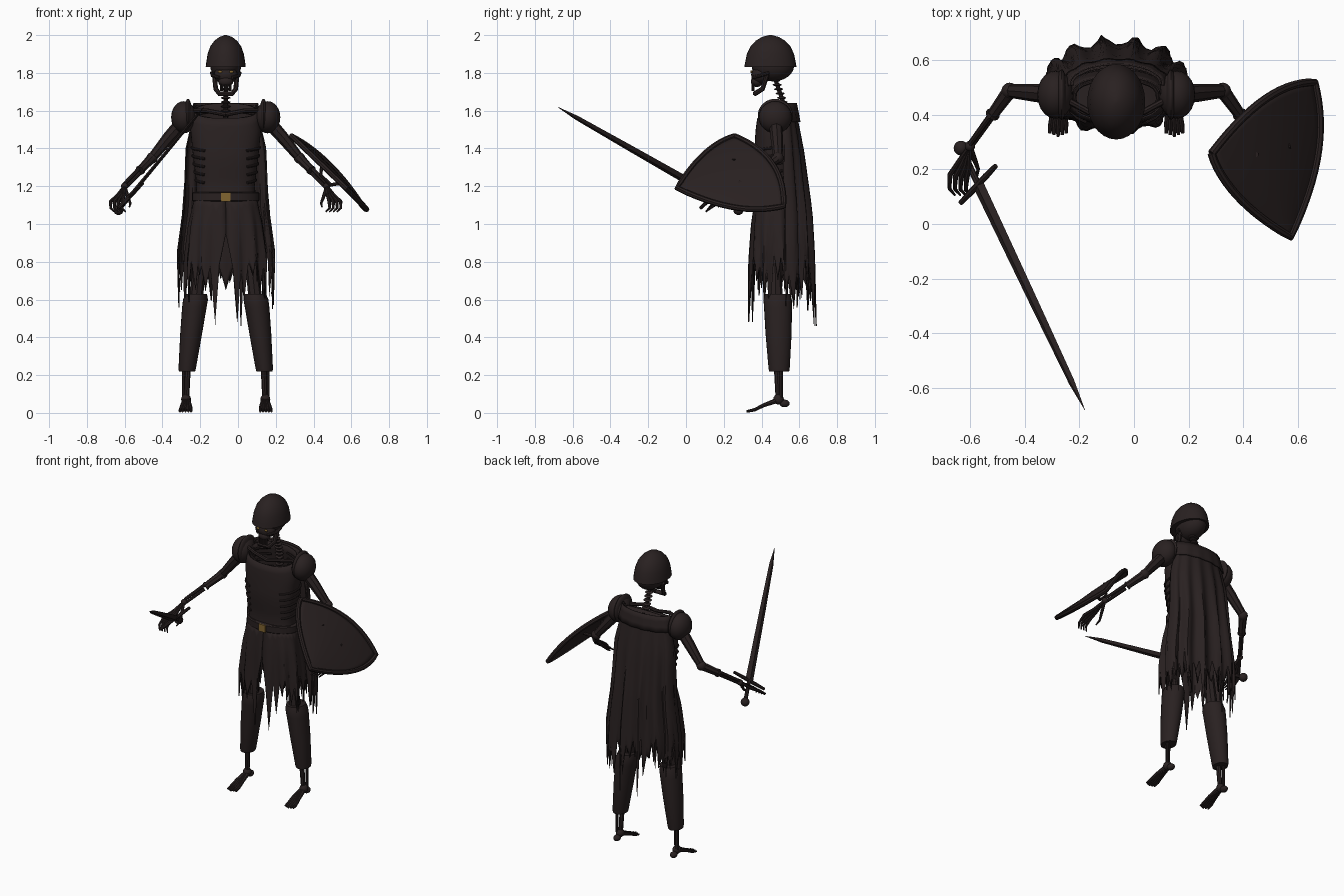
import bpy, bmesh, math, random
from mathutils import Vector, Matrix

random.seed(4)
if "Cube" in bpy.data.objects:
    bpy.data.objects.remove(bpy.data.objects["Cube"])
CX, CY = -0.065, 0.465
SIDES = (("right", -1), ("left", 1))
made = []


def material(name, col):
    m = bpy.data.materials.new(name)
    m.use_nodes = True
    m.diffuse_color = (*col, 1)
    m.node_tree.nodes["Principled BSDF"].inputs["Base Color"].default_value = (*col, 1)
    return m


DARK = material("charred brown", (0.022, 0.015, 0.015))
GOLD = material("old gold", (0.22, 0.13, 0.03))


def add(name, mesh, mat=DARK, thick=0):
    ob = bpy.data.objects.new(name, mesh)
    bpy.context.collection.objects.link(ob)
    mesh.materials.clear()
    mesh.materials.append(mat)
    if thick:
        ob.modifiers.new("cloth", "SOLIDIFY").thickness = thick
    made.append(ob)
    return ob


def finish(name, bm, mat=DARK, thick=0):
    bmesh.ops.remove_doubles(bm, verts=bm.verts, dist=0.0002)
    bmesh.ops.recalc_face_normals(bm, faces=bm.faces)
    mesh = bpy.data.meshes.new(name)
    bm.to_mesh(mesh)
    bm.free()
    return add(name, mesh, mat, thick)


def tubes(name, strokes, mat=DARK):
    """Round strokes: each is (points, radii)."""
    cu = bpy.data.curves.new(name, "CURVE")
    cu.dimensions = "3D"
    cu.bevel_depth, cu.bevel_resolution, cu.use_fill_caps = 1, 2, True
    for pts, radii in strokes:
        sp = cu.splines.new("POLY")
        sp.points.add(len(pts) - 1)
        for i, p in enumerate(pts):
            sp.points[i].co = (*p, 1)
            sp.points[i].radius = radii[i] if isinstance(radii, (list, tuple)) else radii
    tmp = bpy.data.objects.new("tmp", cu)
    bpy.context.collection.objects.link(tmp)
    dg = bpy.context.evaluated_depsgraph_get()
    mesh = bpy.data.meshes.new_from_object(tmp.evaluated_get(dg))
    bpy.data.objects.remove(tmp)
    return add(name, mesh, mat)


def blobs(name, items, mat=DARK):
    """Ellipsoids: each is (centre, radii)."""
    bm = bmesh.new()
    for c, r in items:
        bmesh.ops.create_uvsphere(bm, u_segments=20, v_segments=12, radius=1,
                                  matrix=Matrix.Translation(c) @ Matrix.Diagonal((*r, 1)))
    return finish(name, bm, mat)


def loft(name, rings, n=24, mat=DARK, matrix=Matrix(), phase=0):
    """Capped rings of (z, x, y, rx, ry)."""
    bm = bmesh.new()
    rows = [[bm.verts.new(matrix @ Vector((x + rx * math.cos(math.tau * i / n + phase),
                                           y + ry * math.sin(math.tau * i / n + phase), z)))
             for i in range(n)] for z, x, y, rx, ry in rings]
    for a, b in zip(rows, rows[1:]):
        for i in range(n):
            bm.faces.new((a[i], a[(i + 1) % n], b[(i + 1) % n], b[i]))
    bm.faces.new(rows[0])
    bm.faces.new(rows[-1])
    return finish(name, bm, mat)


def sheet(name, f, cols, rows, top, ends, thick=0.006):
    """Cloth grid: f(u, z) gives a point, ends gives the hem height of each column."""
    bm = bmesh.new()
    g = [[bm.verts.new(f(i / cols, top(i / cols) + (ends[i] - top(i / cols)) * j / rows))
          for j in range(rows + 1)] for i in range(cols + 1)]
    for i in range(cols):
        for j in range(rows):
            bm.faces.new((g[i][j], g[i + 1][j], g[i + 1][j + 1], g[i][j + 1]))
    return finish(name, bm, DARK, thick)


def interp(table, z):
    if z >= table[0][0]:
        return table[0][1:]
    for a, b in zip(table, table[1:]):
        if z >= b[0]:
            k = (a[0] - z) / (a[0] - b[0])
            return [p + (q - p) * k for p, q in zip(a[1:], b[1:])]
    return table[-1][1:]


def around(table, a, z, grow=0):
    """Point on the squarish body section, angle 0 at the front."""
    rx, ry = interp(table, z)
    s, c = math.sin(a), math.cos(a)
    return Vector((CX + (rx + grow) * math.copysign(abs(s) ** 0.8, s),
                   CY - (ry + grow) * math.copysign(abs(c) ** 0.8, c), z))


BODY = [(1.64, .16, .075), (1.5, .187, .097), (1.35, .172, .105), (1.2, .153, .09), (1.1, .165, .1)]
SKIRT = [(1.14, .165, .1), (1.0, .195, .117), (.8, .215, .125), (.46, .21, .13)]
CAPE = [(1.64, .16, .06), (1.4, .215, .1), (1.1, .225, .13), (.85, .26, .145), (.46, .25, .155)]

# Helmet, skull and jaw
loft("helmet", [(z, CX, 0.447, rx, ry) for z, rx, ry in
                ((1.832, .106, .138), (1.855, .103, .134), (1.9, .096, .125), (1.94, .082, .106),
                 (1.97, .06, .078), (1.99, .034, .045), (2.0, .006, .008))], 28)
blobs("skull", [((CX, .46, 1.84), (.082, .113, .085)), ((CX, .395, 1.79), (.062, .05, .05)),
                ((CX, .375, 1.755), (.04, .032, .03))])
jaw = [(s * x, y, z) for s, pts in ((-1, ((.06, .43, 1.79), (.053, .405, 1.715), (.034, .365, 1.69))),
                                    (1, ((.034, .365, 1.69), (.053, .405, 1.715), (.06, .43, 1.79))))
       for x, y, z in pts]
tubes("jaw", [([(CX + x, y, z) for x, y, z in jaw], .013)])
tubes("teeth", [([(CX + .009 * i, .352 + .002 * abs(i), 1.745), (CX + .009 * i, .352 + .002 * abs(i), 1.705)],
                 .004) for i in range(-3, 4)])
tubes("cheekbones", [([(CX + s * .035, .352, 1.775), (CX + s * .07, .39, 1.785), (CX + s * .075, .44, 1.8)],
                      .009) for _, s in SIDES])
blobs("eyes", [((CX + s * .03, .347, 1.806), (.011, .006, .008)) for _, s in SIDES], GOLD)

# Spine and ribs
spine = [(.475 + .055 * min(i / 7, 1), 1.76 - .023 * i) for i in range(27)]
tubes("spine", [([(CX, y, z) for y, z in spine], .011)])
blobs("vertebrae", [((CX, y, z), (.026, .024, .007)) for y, z in spine])
ribs = []
for _, s in SIDES:
    for k in range(9):
        z0 = 1.6 - .043 * k
        grow = -.02 if k < 4 else .003
        ribs.append(([around(BODY, s * math.radians(d), z0 - .05 * (1 - d / 170), grow)
                      for d in range(25 + 2 * k, 171, 15)], .007))
    ribs.append(([(CX, .4, 1.58), (CX + s * .1, .41, 1.6), (CX + s * .21, .47, 1.6)], .012))
tubes("ribs_and_collarbones", ribs)

# Tunic, belt and ragged skirt
sheet("tunic", lambda u, z: around(BODY, math.tau * u, z), 48, 10,
      lambda u: 1.6 - .04 * math.cos(math.tau * u), [1.11] * 49)
loft("belt", [(z, CX, CY, .172 + g, .108 + g) for z, g in
              ((1.12, 0), (1.125, .006), (1.165, .006), (1.17, 0))], 36)
loft("buckle", [(y, 0, 0, .034, .034) for y in (-.004, .004)], 4, GOLD,
     Matrix.Translation((CX, .35, 1.143)) @ Matrix.Rotation(math.pi / 2, 4, "X"), math.pi / 4)
hem = [.8 + random.uniform(-.04, .05) if i % 2 else .66 + random.uniform(-.08, .07) for i in range(61)]
for i in (2, 58, 14, 45):
    hem[i] = .48
hem[0] = hem[60] = .95
sheet("skirt", lambda u, z: around(SKIRT, math.tau * u, z,
                                   .012 * math.sin(u * 70) * min(1, (1.14 - z) * 3)),
      60, 9, lambda u: 1.14, hem)


# Cape with folds and torn hem
def cape_point(u, z, grow=0):
    w, d = interp(CAPE, z)
    a = math.radians(-98 + 196 * u)
    fold = min(1, (1.66 - z) * 1.6)
    return Vector((CX + (w + grow) * math.sin(a) + .008 * fold * math.sin(u * 37),
                   .515 + .01 * fold + (d + grow) * math.cos(a) ** 1 + .016 * fold * math.sin(u * 46)))\
        .to_3d() + Vector((0, 0, z))


cape_hem = [.78 + random.uniform(-.06, .1) if i % 2 else .64 + random.uniform(-.1, .08) for i in range(51)]
cape_hem[22] = cape_hem[30] = .46
sheet("cape", cape_point, 50, 14, lambda u: 1.63, cape_hem)
sheet("cape_yoke", lambda u, z: cape_point(u, z, .012), 30, 3, lambda u: 1.64, [1.54] * 31)

for side, s in SIDES:
    def P(x, y, z):
        return Vector((CX + s * x, y, z))

    # Shoulder guard and arm bones
    blobs(side + "_shoulder_guard", [(P(.222, .473, 1.565), (.067, .088, .085)),
                                     (P(.2, .473, 1.575), (.022, .093, .088))])
    elbow, wrist = P(.39, .487, 1.35), P(.535, .285, 1.2)
    tubes(side + "_upper_arm", [([P(.22, .473, 1.55), P(.3, .48, 1.46), elbow], [.036, .033, .025])])
    mid = elbow.lerp(wrist, .45)
    gap = Vector((0, .008, .014))
    tubes(side + "_forearm", [([elbow, mid], [.027, .021]),
                              ([mid.lerp(elbow, .1), mid], .026),
                              ([mid + gap, wrist + gap], [.011, .01]),
                              ([mid - gap, wrist - gap], [.01, .009])])
    blobs(side + "_elbow_and_wrist", [(elbow, (.03, .03, .03)), (wrist, (.019, .019, .019))])

    # Skeletal hand
    fingers = []
    for i in range(4):
        o = .02 * i
        fingers.append(([wrist, P(.575 - o * .6, .23 - o * .4, 1.15), P(.608 - o, .18 - o * .3, 1.12),
                         P(.61 - o, .13 - o * .1, 1.085), P(.59 - o, .105, 1.065)],
                        [.009, .009, .01, .007, .004]))
    fingers.append(([wrist, P(.52, .24, 1.15), P(.505, .2, 1.11), P(.51, .17, 1.09)], [.009, .01, .007, .004]))
    tubes(side + "_hand", fingers)

    # Thigh, greave, ankle and foot
    tubes(side + "_thigh", [([P(.09, .47, 1.05), P(.13, .47, .85), P(.155, .475, .62)], [.04, .032, .036])])
    loft(side + "_greave", [(z, CX + s * x, y, rx, ry) for z, x, y, rx, ry in
                            ((.22, .205, .493, .043, .053), (.235, .204, .493, .046, .056),
                             (.42, .183, .49, .058, .069), (.56, .166, .487, .065, .074),
                             (.6, .16, .485, .066, .075), (.63, .156, .485, .057, .066))])
    tubes(side + "_shin_bones", [([P(.2, .48, .26), P(.207, .488, .08)], [.016, .014]),
                                 ([P(.222, .505, .26), P(.222, .505, .08)], .009)])
    blobs(side + "_heel", [(P(.21, .49, .072), (.026, .028, .028)), (P(.21, .522, .05), (.022, .027, .02))])
    tubes(side + "_toes", [([P(.208 + .004 * t, .48, .065), P(.21 + .011 * t, .41, .04),
                             P(.212 + .014 * t, .365, .017), P(.213 + .015 * t, .32 + .006 * abs(t), .008)],
                            [.014, .01, .009, .006]) for t in range(-2, 3)])

# Sword
d = Vector((.39, -.825, .47)).normalized()
g = Vector((.125, .133, .128))
g = (g - d * g.dot(d)).normalized()
n = d.cross(g)
hilt = Vector((-.57, .145, 1.15))
frame = Matrix.Translation(hilt) @ Matrix((g, n, d)).transposed().to_4x4()
loft("sword_blade", [(z, 0, 0, rx, ry) for z, rx, ry in
                     ((0, .027, .01), (.55, .021, .009), (.9, .015, .008), (1.027, .001, .001))],
     4, DARK, frame)
tubes("sword_hilt", [([hilt - g * .115, hilt - g * .05, hilt + g * .05, hilt + g * .115],
                      [.009, .012, .012, .009]), ([hilt, hilt - d * .16], .012)])
blobs("sword_pommel", [(hilt - d * .165, (.027, .027, .027))])

# Shield
U = Vector((.638, .44, -.63))
V = Vector((.10, -.435, -.09))
N = Vector((.7, 0, .71))


def shield_point(u, t):
    half = .295 * (1 - t ** (2.4 if u > 0 else 1.6))
    return (Vector((.472, .388, 1.28)) + U * half * u
            + V * (t - .16 * (1 - u * u) * (1 - t)) + N * .035 * (1 - u * u) * (1 - t * t))


sheet("shield_face", lambda u, z: shield_point(2 * u - 1, z), 16, 16, lambda u: 0, [1] * 17, .014)
steps = [i / 14 for i in range(15)]
edge = ([shield_point(2 * k - 1, 0) for k in steps] + [shield_point(1, k) for k in steps[1:]]
        + [shield_point(-1, 1 - k) for k in steps[1:]])
tubes("shield_rim", [(edge, .015)])
tubes("shield_strap", [([shield_point(-.4, .3), shield_point(-.2, .35) - N * .07,
                         shield_point(.1, .4) - N * .07, shield_point(.3, .4)], .01)])

# Shading
bpy.ops.object.select_all(action="DESELECT")
for ob in made:
    ob.select_set(True)
bpy.context.view_layer.objects.active = made[0]
bpy.ops.object.shade_smooth_by_angle(angle=math.radians(40))
